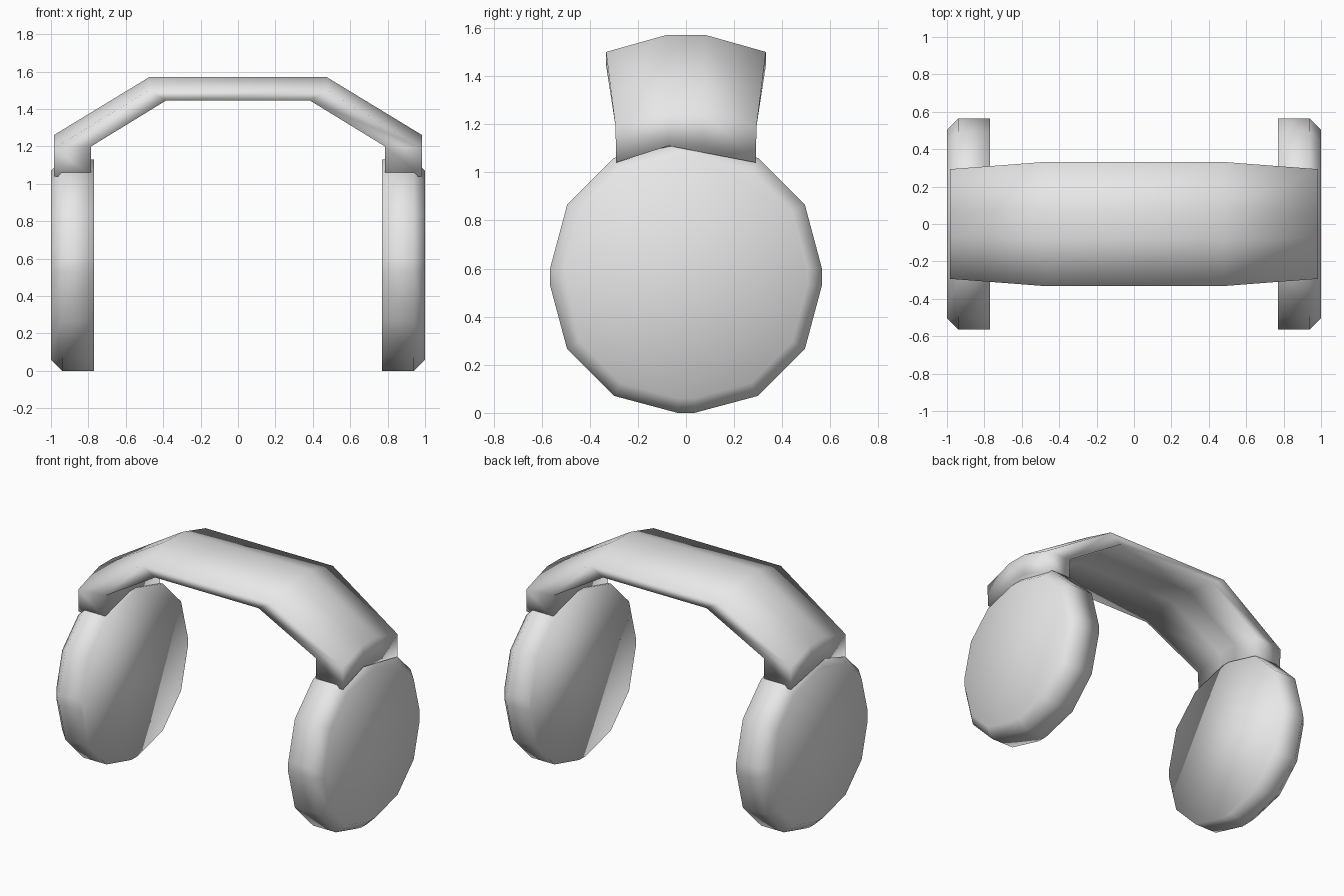
import bpy, bmesh, math

if "Cube" in bpy.data.objects:
    bpy.data.objects.remove(bpy.data.objects["Cube"])

grey = bpy.data.materials.new("light grey")
grey.diffuse_color = (0.8, 0.8, 0.8, 1)
grey.use_nodes = True
grey.node_tree.nodes["Principled BSDF"].inputs["Base Color"].default_value = grey.diffuse_color


def loft(name, rings):
    """Skin a closed solid through rings of matching points."""
    bm = bmesh.new()
    loops = [[bm.verts.new(p) for p in r] for r in rings]
    n = len(rings[0])
    for a, b in zip(loops, loops[1:]):
        for i in range(n):
            j = (i + 1) % n
            bm.faces.new((a[i], a[j], b[j], b[i]))
    bm.faces.new(loops[0])
    bm.faces.new(loops[-1])
    bmesh.ops.recalc_face_normals(bm, faces=bm.faces)
    for f in bm.faces:
        f.smooth = True
    mesh = bpy.data.meshes.new(name)
    bm.to_mesh(mesh)
    bm.free()
    mesh.materials.append(grey)
    obj = bpy.data.objects.new(name, mesh)
    bpy.context.collection.objects.link(obj)
    return obj


# Ear cups: rounded squares, three segments per corner, outer rim chamfered
def cup_ring(x, radius):
    pts = []
    for q, (sy, sz) in enumerate([(1, 1), (-1, 1), (-1, -1), (1, -1)]):
        for k in range(4):
            a = math.radians(90 * q + 30 * k)
            pts.append((x, sy * 0.035 + radius * math.cos(a),
                        0.565 + sz * 0.035 + radius * math.sin(a)))
    return pts


for side, name in ((-1, "left_ear_cup"), (1, "right_ear_cup")):
    loft(name, [cup_ring(side * 0.77, 0.53),
                cup_ring(side * 0.94, 0.53),
                cup_ring(side * 1.0, 0.47)])


# Headband: arched cross-section carried over the angular arc
def band_ring(side, ox, oz, ix, iz, w):
    m = 0.25 * w
    outer = [(-w, oz - 0.07), (-m, oz), (m, oz), (w, oz - 0.07)]
    inner = [(w, iz), (m, iz + 0.045), (-m, iz + 0.045), (-w, iz)]
    return ([(side * ox, y, z) for y, z in outer]
            + [(side * ix, y, z) for y, z in inner])


stations = [(0.985, 1.11, 0.785, 1.04, 0.29),
            (0.985, 1.26, 0.785, 1.20, 0.293),
            (0.475, 1.57, 0.385, 1.445, 0.332)]
loft("headband", [band_ring(-1, *s) for s in stations]
     + [band_ring(1, *s) for s in reversed(stations)])
